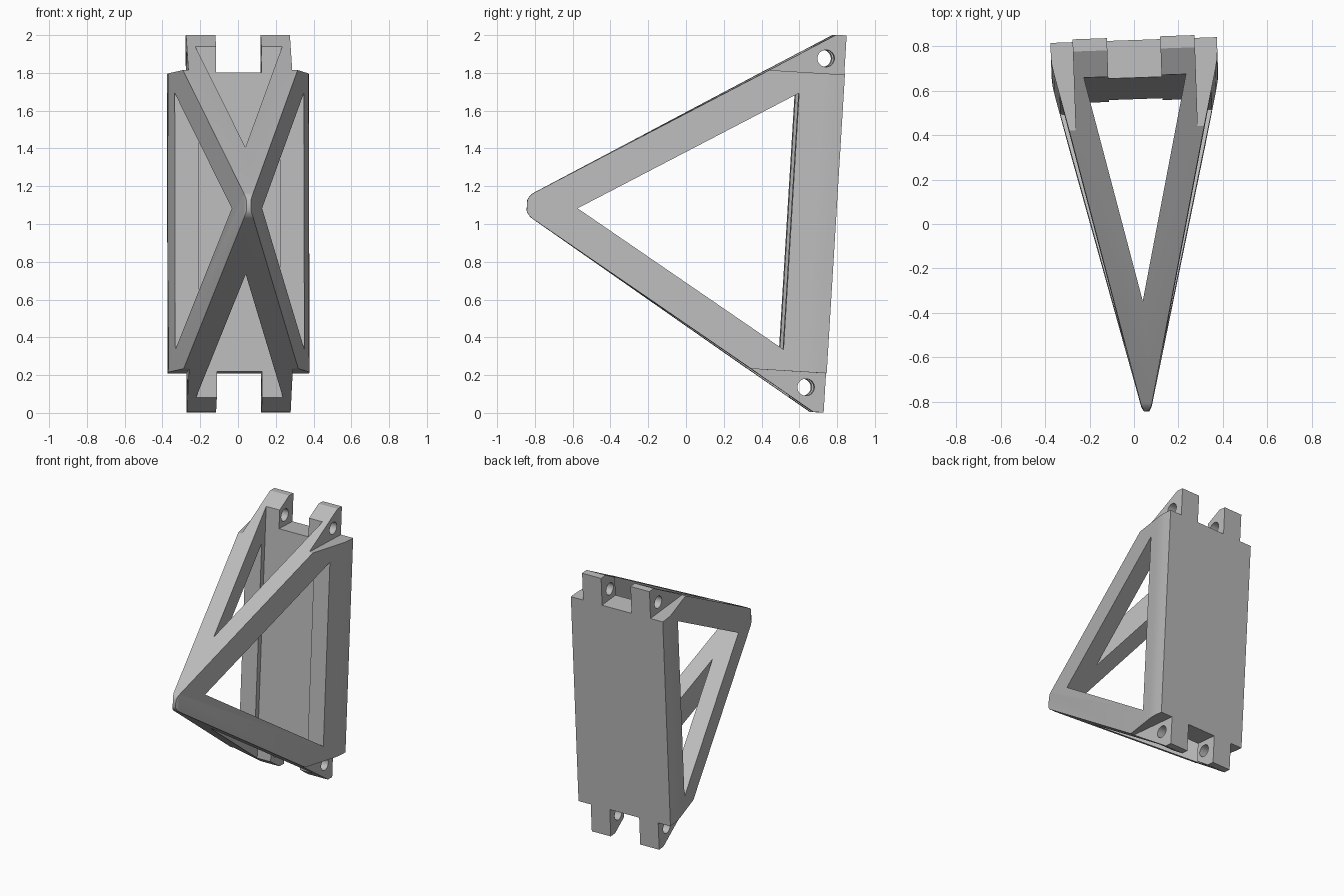
import bpy, bmesh, math
from mathutils import Vector, Matrix

cube = bpy.data.objects.get("Cube")
if cube:
    bpy.data.objects.remove(cube, do_unlink=True)

grey = bpy.data.materials.new("light grey")
grey.use_nodes = True
colour = (0.5, 0.5, 0.5, 1)
grey.diffuse_color = colour
grey.node_tree.nodes["Principled BSDF"].inputs["Base Color"].default_value = colour


def prism(name, points, axis, start, end):
    """Extrude a 2D outline along one axis."""
    place = {"x": lambda a, b, d: (d, a, b),
             "y": lambda a, b, d: (a, d, b),
             "z": lambda a, b, d: (a, b, d)}[axis]
    bm = bmesh.new()
    face = bm.faces.new([bm.verts.new(place(a, b, start)) for a, b in points])
    moved = bmesh.ops.extrude_face_region(bm, geom=[face])["geom"]
    shift = Vector(place(0, 0, end - start))
    bmesh.ops.translate(bm, vec=shift, verts=[g for g in moved if isinstance(g, bmesh.types.BMVert)])
    bmesh.ops.recalc_face_normals(bm, faces=bm.faces)
    mesh = bpy.data.meshes.new(name)
    bm.to_mesh(mesh)
    bm.free()
    obj = bpy.data.objects.new(name, mesh)
    bpy.context.collection.objects.link(obj)
    return obj


def box(name, low, high):
    (x0, y0, z0), (x1, y1, z1) = low, high
    return prism(name, [(x0, y0), (x1, y0), (x1, y1), (x0, y1)], "z", z0, z1)


def combine(target, tool, operation="DIFFERENCE"):
    """Apply a boolean and discard the tool."""
    mod = target.modifiers.new("cut", "BOOLEAN")
    mod.operation, mod.solver, mod.object = operation, "EXACT", tool
    bpy.context.view_layer.objects.active = target
    bpy.ops.object.modifier_apply(modifier=mod.name)
    bpy.data.objects.remove(tool, do_unlink=True)


def arc(cy, cz, radius, first, last, steps):
    angles = [first + (last - first) * i / steps for i in range(steps + 1)]
    return [(cy + radius * math.cos(t), cz + radius * math.sin(t)) for t in angles]


# Side profile: a wedge with a rounded nose, its back on y = 0
slope = 0.5445
nose = arc(-1.55, 0, 0.081, math.pi / 2 + slope, 1.5 * math.pi - slope, 12)
frame = prism("hinged_truss_frame", [(0, 1), (-0.055, 1)] + nose + [(-0.055, -1), (0, -1)], "x", -0.6, 0.6)

# Plan profile: tapers from the back plate to the nose
half = [(0.375, 0.05), (0.375, -0.06), (0.372, -0.1), (0.363, -0.145), (0.023, -1.605), (0.012, -1.626)]
plan = prism("plan", half + [(-x, y) for x, y in reversed(half)] + [], "z", -1.2, 1.2)
combine(frame, plan, "INTERSECT")

# Triangular windows through the sides and through top and bottom
combine(frame, prism("side_window", [(-0.235, 0.68), (-0.235, -0.68), (-1.36, 0)], "x", -1, 1))
combine(frame, prism("top_window", [(-0.23, -0.17), (0.23, -0.17), (0, -1.15)], "z", -1.5, 1.5))

# Hinge lugs: outer steps, middle gaps and pin holes at both ends
for end in (-1, 1):
    low, high = sorted((end * 0.792, end * 1.3))
    for side in (-1, 1):
        x0, x1 = sorted((side * 0.275, side * 0.7))
        combine(frame, box("step", (x0, -0.7, low), (x1, 0.2, high)))
    combine(frame, box("gap", (-0.12, -0.3, low), (0.12, 0.2, high)))
    combine(frame, prism("pin_hole", arc(-0.102, end * 0.872, 0.045, 0, math.tau * 31 / 32, 31), "x", -1, 1))

# Lean the frame slightly and stand it on the ground
lean = Matrix.Rotation(0.035, 4, "Z") @ Matrix.Rotation(-0.061, 4, "X")
frame.data.transform(Matrix.Translation((0, 0.78, 1.0)) @ lean)
frame.data.materials.clear()
frame.data.materials.append(grey)
bpy.ops.object.select_all(action="DESELECT")
frame.select_set(True)
bpy.context.view_layer.objects.active = frame
bpy.ops.object.shade_smooth_by_angle(angle=math.radians(30))
